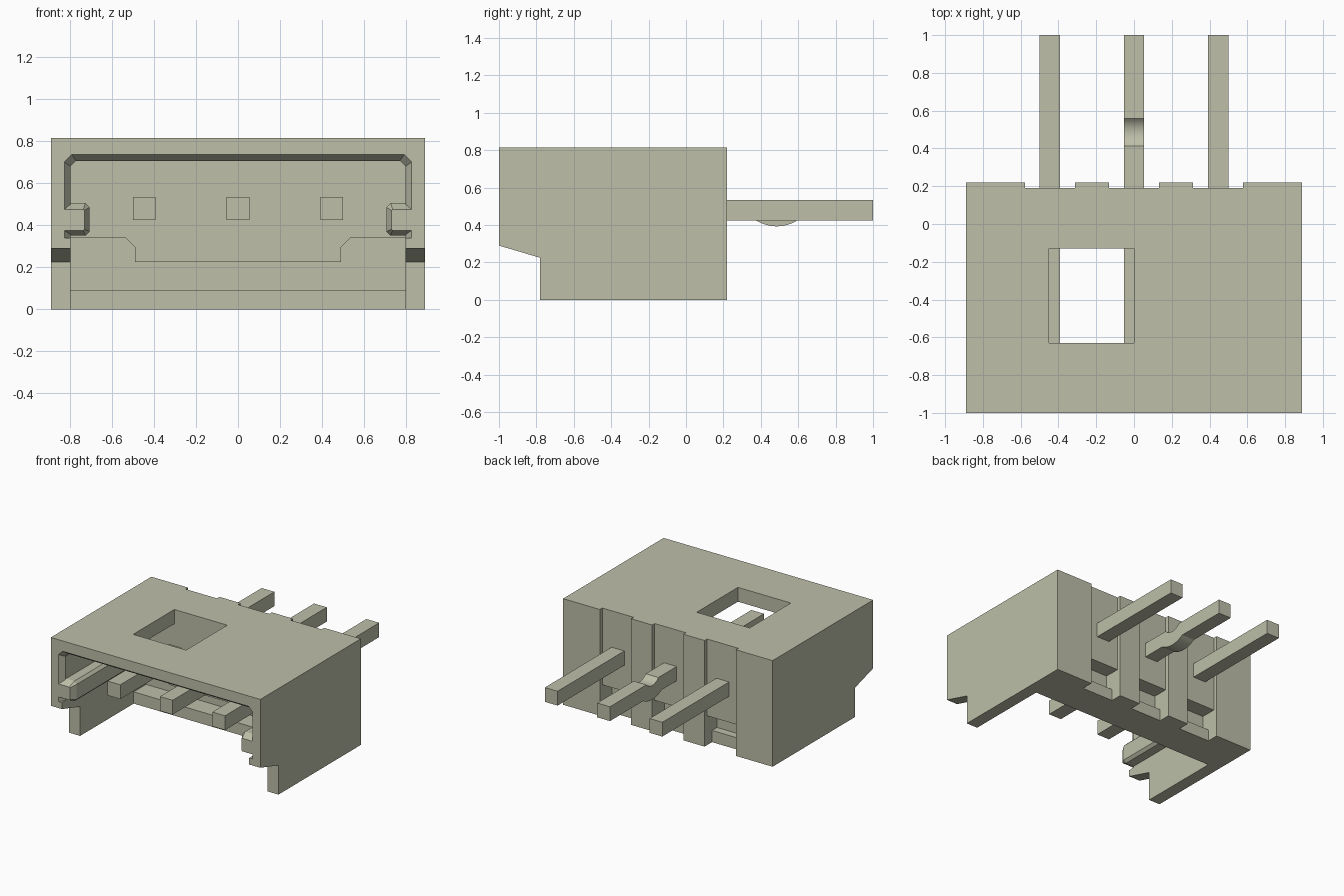
import bpy, bmesh, math

cube = bpy.data.objects.get("Cube")
if cube:
    bpy.data.objects.remove(cube, do_unlink=True)

COLOR = (0.51, 0.52, 0.395, 1)
mat = bpy.data.materials.new("putty_beige")
mat.use_nodes = True
mat.diffuse_color = COLOR
bsdf = next(n for n in mat.node_tree.nodes if n.type == "BSDF_PRINCIPLED")
bsdf.inputs["Base Color"].default_value = COLOR
bsdf.inputs["Roughness"].default_value = 0.6


def loft(name, rings):
    """Closed solid skinned through rings of equal point count."""
    bm = bmesh.new()
    loops = [[bm.verts.new(p) for p in ring] for ring in rings]
    count = len(loops[0])
    for a, b in zip(loops, loops[1:]):
        for i in range(count):
            j = (i + 1) % count
            bm.faces.new((a[i], a[j], b[j], b[i]))
    bm.faces.new(loops[0])
    bm.faces.new(loops[-1])
    bmesh.ops.recalc_face_normals(bm, faces=bm.faces)
    mesh = bpy.data.meshes.new(name)
    bm.to_mesh(mesh)
    bm.free()
    mesh.materials.append(mat)
    obj = bpy.data.objects.new(name, mesh)
    bpy.context.collection.objects.link(obj)
    return obj


def along_y(name, profile, y0, y1):
    return loft(name, [[(x, y, z) for x, z in profile] for y in (y0, y1)])


def along_x(name, profile, x0, x1):
    return loft(name, [[(x, y, z) for y, z in profile] for x in (x0, x1)])


def box(name, x0, x1, y0, y1, z0, z1):
    return along_y(name, [(x0, z0), (x1, z0), (x1, z1), (x0, z1)], y0, y1)


def mirrored(half):
    return half + [(-x, z) for x, z in reversed(half)]


def cut(target, cutter):
    cutter.hide_render = True
    mod = target.modifiers.new("cut", "BOOLEAN")
    mod.operation = "DIFFERENCE"
    mod.solver = "EXACT"
    mod.object = cutter
    deps = bpy.context.evaluated_depsgraph_get()
    mesh = bpy.data.meshes.new_from_object(target.evaluated_get(deps))
    target.modifiers.clear()
    target.data = mesh
    bpy.data.objects.remove(cutter, do_unlink=True)


# Housing block with stepped front underside
housing = along_x("housing", [(-1, 0.29), (-0.78, 0.225), (-0.78, 0), (0.22, 0),
                              (0.22, 0.815), (-1, 0.815)], -0.89, 0.89)

# Mating cavity, open at the front and bottom
cut(housing, along_y("cavity", mirrored([(0.795, -0.1), (0.795, 0.68), (0.77, 0.705)]), -1.1, -0.13))

# Chamfered lead-in around the mouth
outer = mirrored([(0.825, 0.34), (0.825, 0.7), (0.79, 0.735)])
inner = mirrored([(0.79, 0.34), (0.79, 0.675), (0.765, 0.7)])
cut(housing, loft("lead_in", [[(x, y, z) for x, z in ring]
                              for ring, y in ((outer, -1.05), (outer, -1.0), (inner, -0.95))]))

# Recess low in the inner back wall
cut(housing, along_y("wall_recess", mirrored([(0.795, 0.09), (0.795, 0.34), (0.535, 0.34),
                                              (0.49, 0.295), (0.49, 0.225)]), -0.3, 0.02))

# Inspection window in the roof
cut(housing, box("window", -0.45, 0, -0.63, -0.13, 0.5, 1))

# Rear slots with a deeper pocket at the foot
PINS = (-0.445, 0, 0.445)
for x in PINS:
    w = 0.133
    cut(housing, box("slot", x - w, x + w, 0.19, 0.4, -0.1, 1))
    cut(housing, box("pocket", x - w, x + w, 0.07, 0.4, 0.09, 0.225))
    cut(housing, box("foot_notch", x - w, x + w, 0.13, 0.4, -0.1, 0.1))

# Guide rails on the inner side walls, tapered at the front
tip = [(0.83, 0.375), (0.735, 0.375), (0.73, 0.38), (0.73, 0.47), (0.735, 0.475), (0.83, 0.475)]
full = [(0.83, 0.35), (0.725, 0.35), (0.705, 0.37), (0.705, 0.485), (0.725, 0.505), (0.83, 0.505)]
for side, label in ((1, "left"), (-1, "right")):
    loft("guide_rail_" + label, [[(side * x, y, z) for x, z in ring]
                                 for ring, y in ((tip, -0.999), (full, -0.95), (full, -0.12))])


# Contact pins; the middle one has a curved kink
def arc(radius, z_line):
    cy, cz, steps = 0.485, 0.6, 12
    half = math.acos((cz - z_line) / radius)
    return [(cy + radius * math.sin(a), cz - radius * math.cos(a))
            for a in (half * (2 * i / steps - 1) for i in range(steps + 1))]


LOW, HIGH, HALF = 0.425, 0.535, 0.054
for x, label in zip(PINS, ("right", "middle", "left")):
    kink = label == "middle"
    under = arc(0.207, LOW) if kink else []
    over = arc(0.098, HIGH)[::-1] if kink else []
    profile = [(-0.87, LOW)] + under + [(1, LOW), (1, HIGH)] + over + [(-0.87, HIGH)]
    pin = along_x("pin_" + label, profile, x - HALF, x + HALF)
    if kink:
        bpy.context.view_layer.objects.active = pin
        pin.select_set(True)
        bpy.ops.object.shade_smooth_by_angle(angle=math.radians(25))
        pin.select_set(False)
